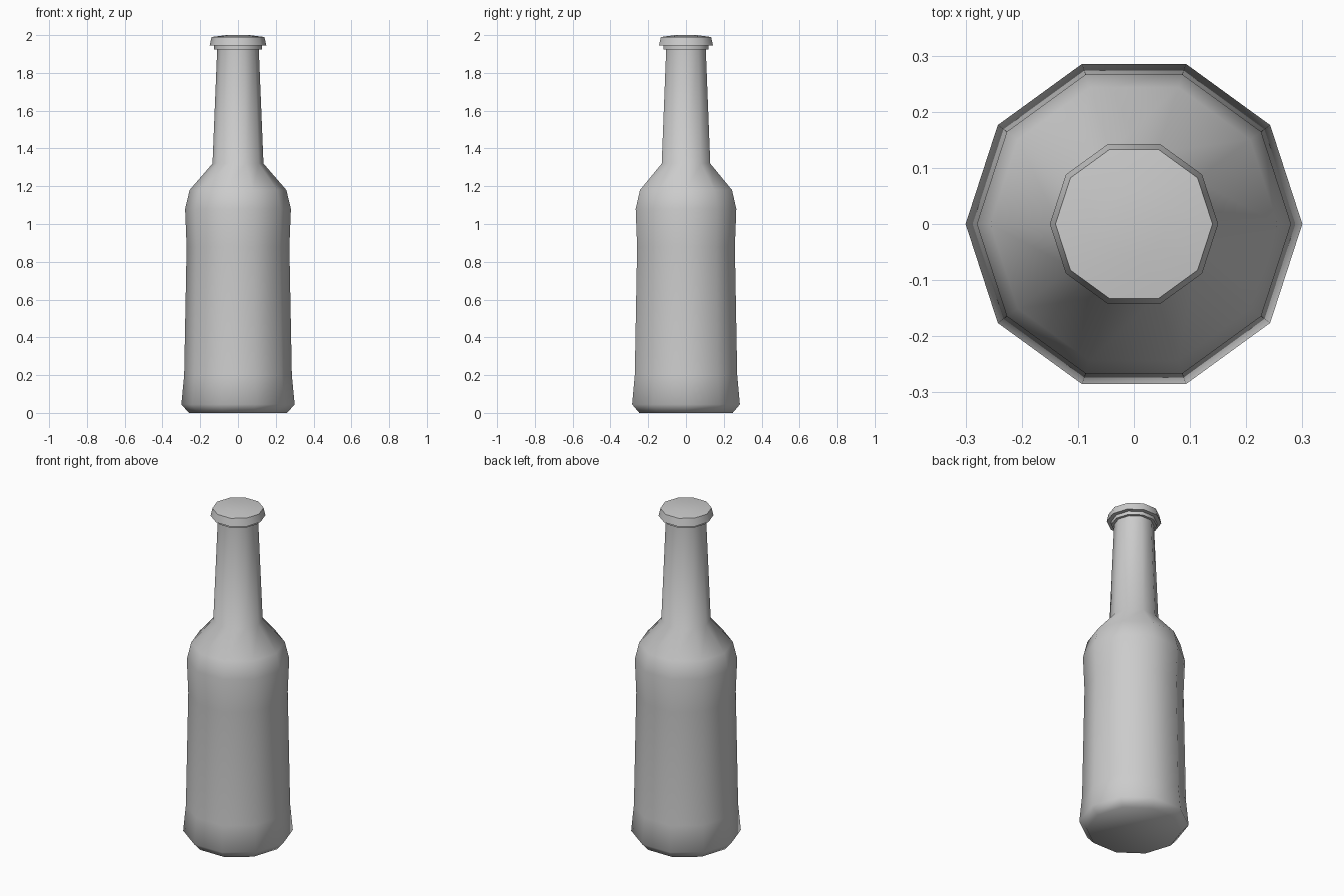
import bpy
import bmesh
import math

SIDES = 10

old = bpy.data.objects.get("Cube")
if old:
    bpy.data.objects.remove(old, do_unlink=True)

grey = bpy.data.materials.new("light grey")
grey.use_nodes = True
grey.diffuse_color = (0.6, 0.6, 0.6, 1)
grey.node_tree.nodes["Principled BSDF"].inputs["Base Color"].default_value = (0.6, 0.6, 0.6, 1)


def lathe(name, profile):
    """Turn a (radius, height) profile into a closed ten-sided solid."""
    bm = bmesh.new()
    rings = []
    for radius, z in profile:
        angles = [math.tau * i / SIDES for i in range(SIDES)]
        rings.append([bm.verts.new((radius * math.cos(a), radius * math.sin(a), z)) for a in angles])
    for low, high in zip(rings, rings[1:]):
        for i in range(SIDES):
            j = (i + 1) % SIDES
            bm.faces.new((low[i], low[j], high[j], high[i]))
    bm.faces.new(rings[0][::-1])
    bm.faces.new(rings[-1])
    mesh = bpy.data.meshes.new(name)
    bm.to_mesh(mesh)
    bm.free()
    mesh.materials.append(grey)
    obj = bpy.data.objects.new(name, mesh)
    bpy.context.collection.objects.link(obj)
    bpy.ops.object.select_all(action="DESELECT")
    obj.select_set(True)
    bpy.context.view_layer.objects.active = obj
    bpy.ops.object.shade_smooth_by_angle(angle=math.radians(60))
    return obj


# Body, shoulder and neck
lathe("bottle_body", [
    (0.26, 0), (0.30, 0.045), (0.285, 0.2), (0.272, 0.88), (0.28, 1.08),
    (0.256, 1.18), (0.135, 1.32), (0.11, 1.93),
])

# Collar under the cap, then the flared cap with its slightly domed top
lathe("bottle_collar", [(0.126, 1.925), (0.126, 1.95)])
lathe("bottle_cap", [(0.15, 1.945), (0.14, 1.99), (0.06, 2.0)])
